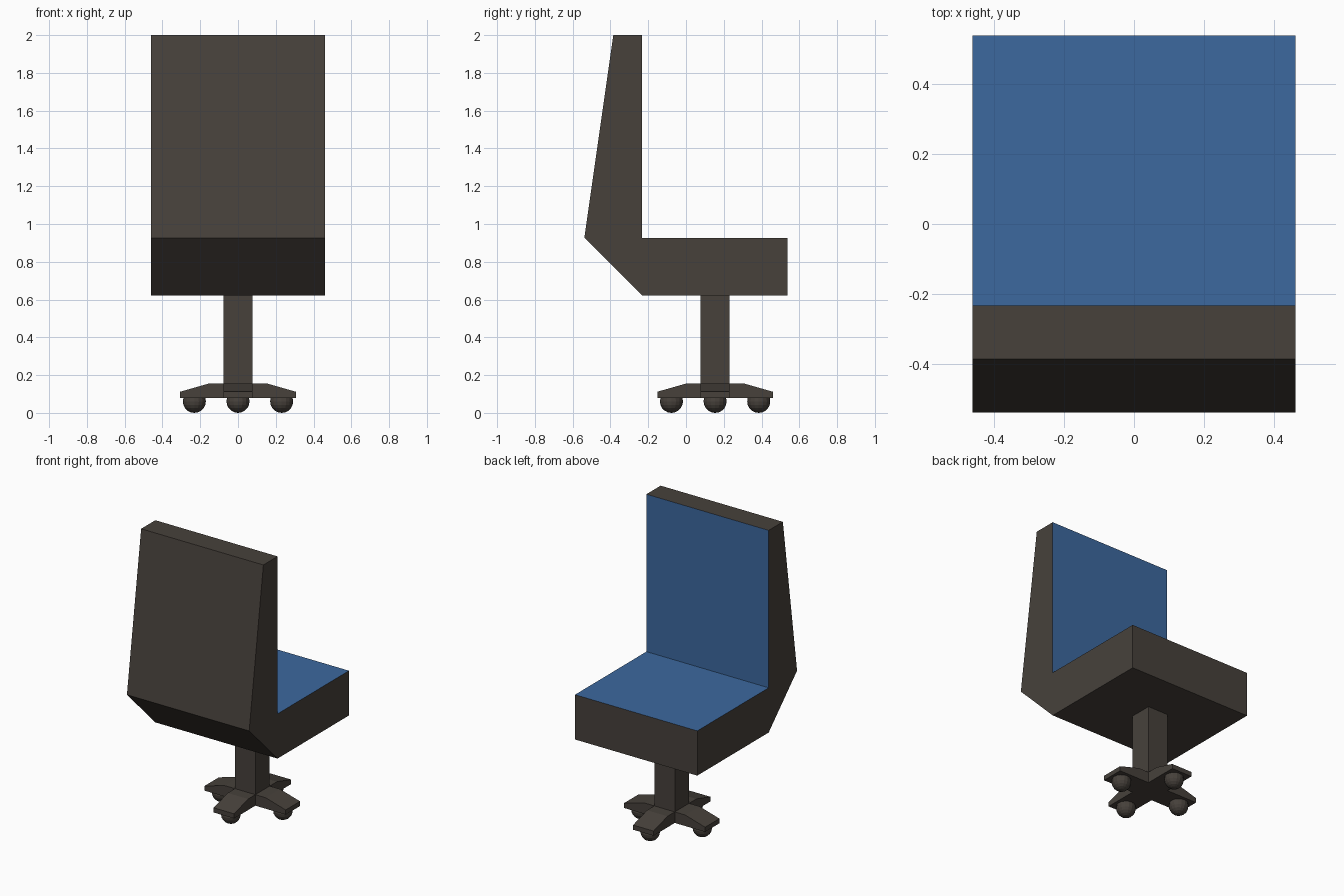
import bpy, bmesh, math
from mathutils import Matrix, Vector

if "Cube" in bpy.data.objects:
    bpy.data.objects.remove(bpy.data.objects["Cube"])


def material(name, rgb):
    m = bpy.data.materials.new(name)
    m.diffuse_color = (*rgb, 1)
    m.use_nodes = True
    m.node_tree.nodes["Principled BSDF"].inputs["Base Color"].default_value = m.diffuse_color
    return m


frame_mat = material("dark brown grey", (0.063, 0.053, 0.044))
cushion_mat = material("blue fabric", (0.045, 0.140, 0.345))
BASE_Y = 0.154  # the pedestal sits slightly forward of centre


def finish(name, bm, mats):
    bmesh.ops.recalc_face_normals(bm, faces=bm.faces)
    me = bpy.data.meshes.new(name)
    for m in mats:
        me.materials.append(m)
    bm.to_mesh(me)
    bm.free()
    ob = bpy.data.objects.new(name, me)
    bpy.context.collection.objects.link(ob)
    return ob


def extrude_profile(profile, half_width):
    """Extrude a (y, z) outline along x, symmetric about x = 0."""
    bm = bmesh.new()
    face = bm.faces.new([bm.verts.new((-half_width, y, z)) for y, z in profile])
    new = bmesh.ops.extrude_face_region(bm, geom=[face])["geom"]
    verts = [v for v in new if isinstance(v, bmesh.types.BMVert)]
    bmesh.ops.translate(bm, verts=verts, vec=(2 * half_width, 0, 0))
    bmesh.ops.recalc_face_normals(bm, faces=bm.faces)
    return bm


# Seat and backrest shell, with blue on the two sitting faces
bm = extrude_profile([(-0.385, 2.0), (-0.232, 2.0), (-0.232, 0.927), (0.537, 0.927),
                      (0.537, 0.622), (-0.232, 0.622), (-0.538, 0.927)], 0.461)
for f in bm.faces:
    c = f.calc_center_median()
    seat_top = f.normal.z > 0.9 and c.z < 1
    back_front = f.normal.y > 0.9 and c.z > 1
    f.material_index = int(seat_top or back_front)
finish("seat_and_backrest", bm, [frame_mat, cushion_mat])

# Square pedestal post
bm = bmesh.new()
bmesh.ops.create_cube(bm, size=1, matrix=Matrix.Translation((0, BASE_Y, 0.351))
                      @ Matrix.Diagonal((0.154, 0.154, 0.542, 1)))
finish("pedestal_post", bm, [frame_mat])

# Four sloping feet, each with a ball castor
for i in range(4):
    spin = Matrix.Translation((0, BASE_Y, 0)) @ Matrix.Rotation(i * math.pi / 2, 4, 'Z')
    bm = extrude_profile([(0.077, 0.08), (0.306, 0.08), (0.306, 0.112),
                          (0.155, 0.155), (0.077, 0.155)], 0.077)
    bm.transform(spin)
    finish(f"foot_{i + 1}", bm, [frame_mat])

    bm = bmesh.new()
    bmesh.ops.create_uvsphere(bm, u_segments=16, v_segments=10, radius=0.061,
                              matrix=Matrix.Translation(spin @ Vector((0, 0.231, 0.061))))
    finish(f"castor_{i + 1}", bm, [frame_mat])
